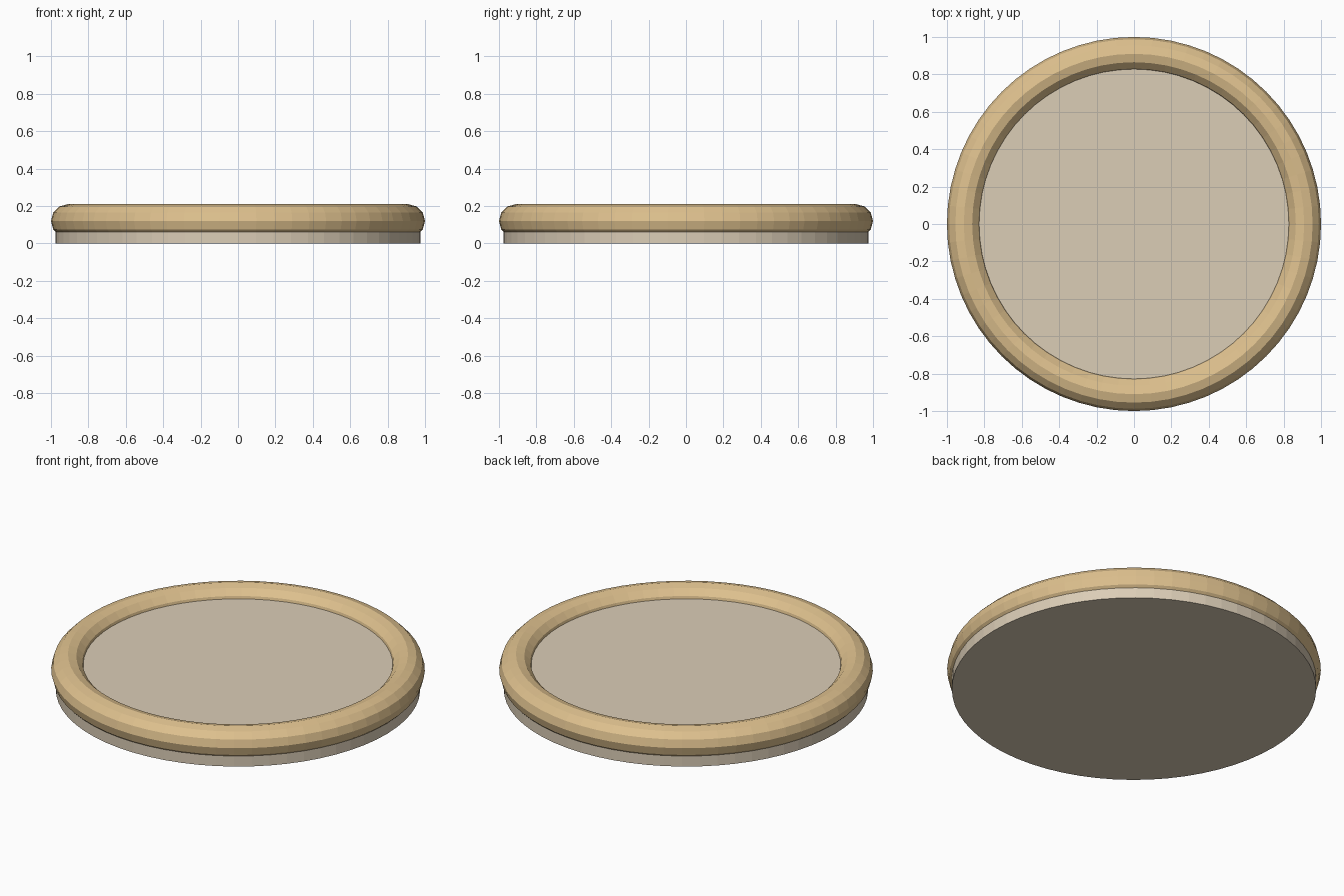
import bpy

cube = bpy.data.objects.get("Cube")
if cube:
    bpy.data.objects.remove(cube, do_unlink=True)


def make_material(name, colour):
    mat = bpy.data.materials.new(name)
    mat.use_nodes = True
    mat.diffuse_color = colour
    mat.node_tree.nodes["Principled BSDF"].inputs["Base Color"].default_value = colour
    return mat


def finish(name, mat):
    obj = bpy.context.object
    obj.name = name
    obj.data.name = name
    obj.data.materials.append(mat)
    return obj


cream = make_material("pale cream", (0.71, 0.61, 0.47, 1))
tan = make_material("golden tan", (0.73, 0.53, 0.27, 1))

SIDES = 64
BASE_HEIGHT = 0.15
RIM_RADIUS = 0.91
RIM_THICKNESS = 0.09
RIM_HEIGHT = 0.12

# Flat round base, its top showing inside the rim
bpy.ops.mesh.primitive_cylinder_add(vertices=SIDES, radius=0.975, depth=BASE_HEIGHT,
                                    location=(0, 0, BASE_HEIGHT / 2))
finish("base_disc", cream)

# Faceted ring around the edge
bpy.ops.mesh.primitive_torus_add(major_segments=SIDES, minor_segments=12,
                                 major_radius=RIM_RADIUS, minor_radius=RIM_THICKNESS,
                                 location=(0, 0, RIM_HEIGHT))
finish("rim_ring", tan)
